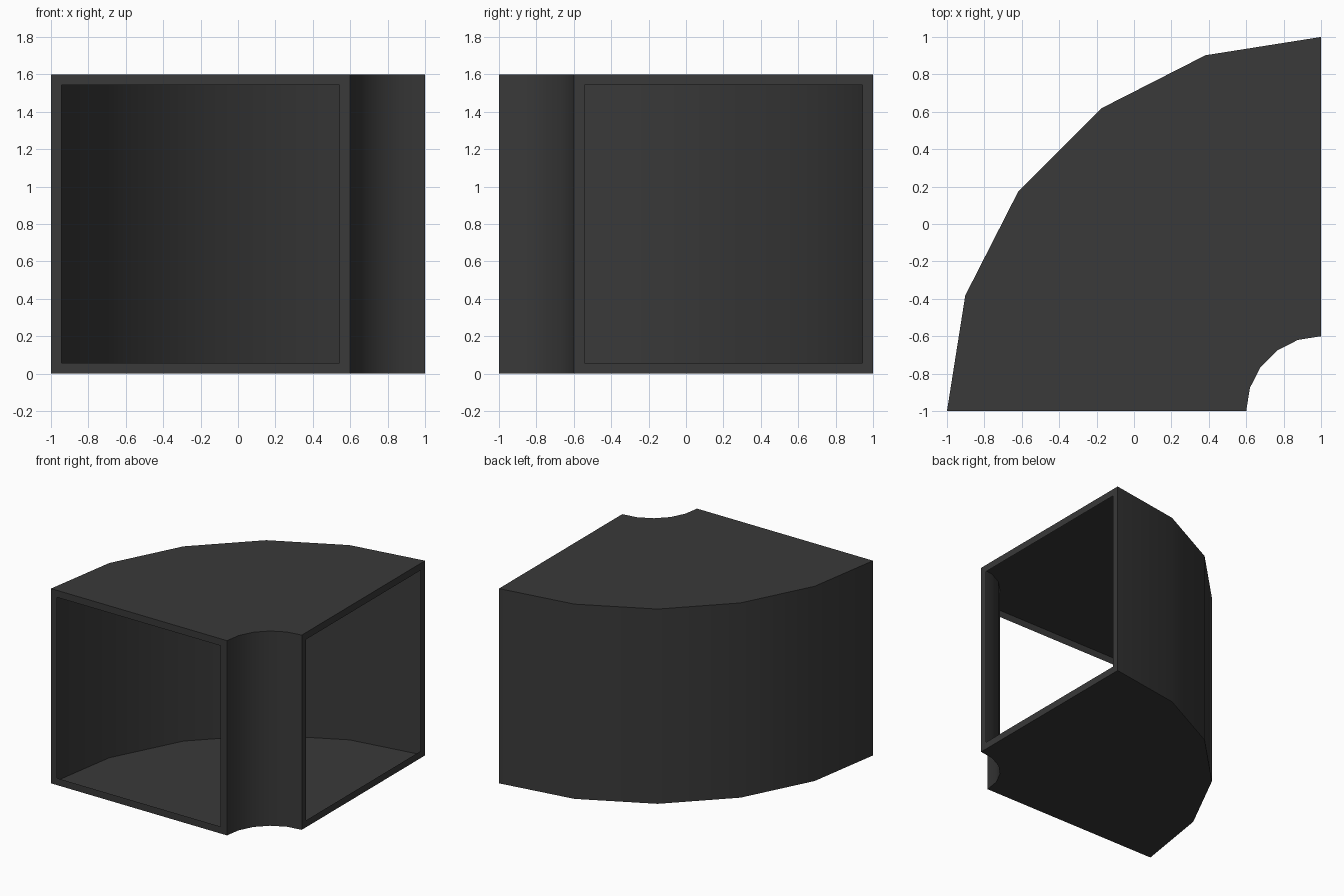
import bpy, bmesh, math

cube = bpy.data.objects.get("Cube")
if cube:
    bpy.data.objects.remove(cube, do_unlink=True)

STEPS = 5
HEIGHT = 1.6
RIM = 0.057
R_IN, R_OUT = 0.4, 2.0
PIVOT = (1.0, -1.0)

# Dark sheet material
mat = bpy.data.materials.new("dark grey")
mat.use_nodes = True
color = (0.041, 0.041, 0.041, 1)
mat.diffuse_color = color
mat.node_tree.nodes["Principled BSDF"].inputs["Base Color"].default_value = color

bm = bmesh.new()


def ring(step, inset=0):
    """Rectangular cross-section at one step of the quarter turn."""
    a = math.pi / 2 * (1 + step / STEPS)
    r0, r1 = R_IN + inset, R_OUT - inset
    z0, z1 = inset, HEIGHT - inset
    return [bm.verts.new((PIVOT[0] + r * math.cos(a),
                          PIVOT[1] + r * math.sin(a), z))
            for r, z in ((r0, z0), (r1, z0), (r1, z1), (r0, z1))]


def bridge(a, b):
    for j in range(4):
        k = (j + 1) % 4
        bm.faces.new((a[j], a[k], b[k], b[j]))


# Thin sheet skin swept round the bend
skin = [ring(i) for i in range(STEPS + 1)]
for a, b in zip(skin, skin[1:]):
    bridge(a, b)

# Flat rims turned inward at both openings
bridge(ring(0, RIM), skin[0])
bridge(skin[-1], ring(STEPS, RIM))
bmesh.ops.recalc_face_normals(bm, faces=bm.faces)

mesh = bpy.data.meshes.new("duct_bend")
bm.to_mesh(mesh)
bm.free()
mesh.materials.append(mat)
duct = bpy.data.objects.new("duct_bend", mesh)
bpy.context.collection.objects.link(duct)

# Smooth curved walls with crisp corners
bpy.ops.object.select_all(action="DESELECT")
duct.select_set(True)
bpy.context.view_layer.objects.active = duct
bpy.ops.object.shade_smooth_by_angle(angle=math.radians(30))
